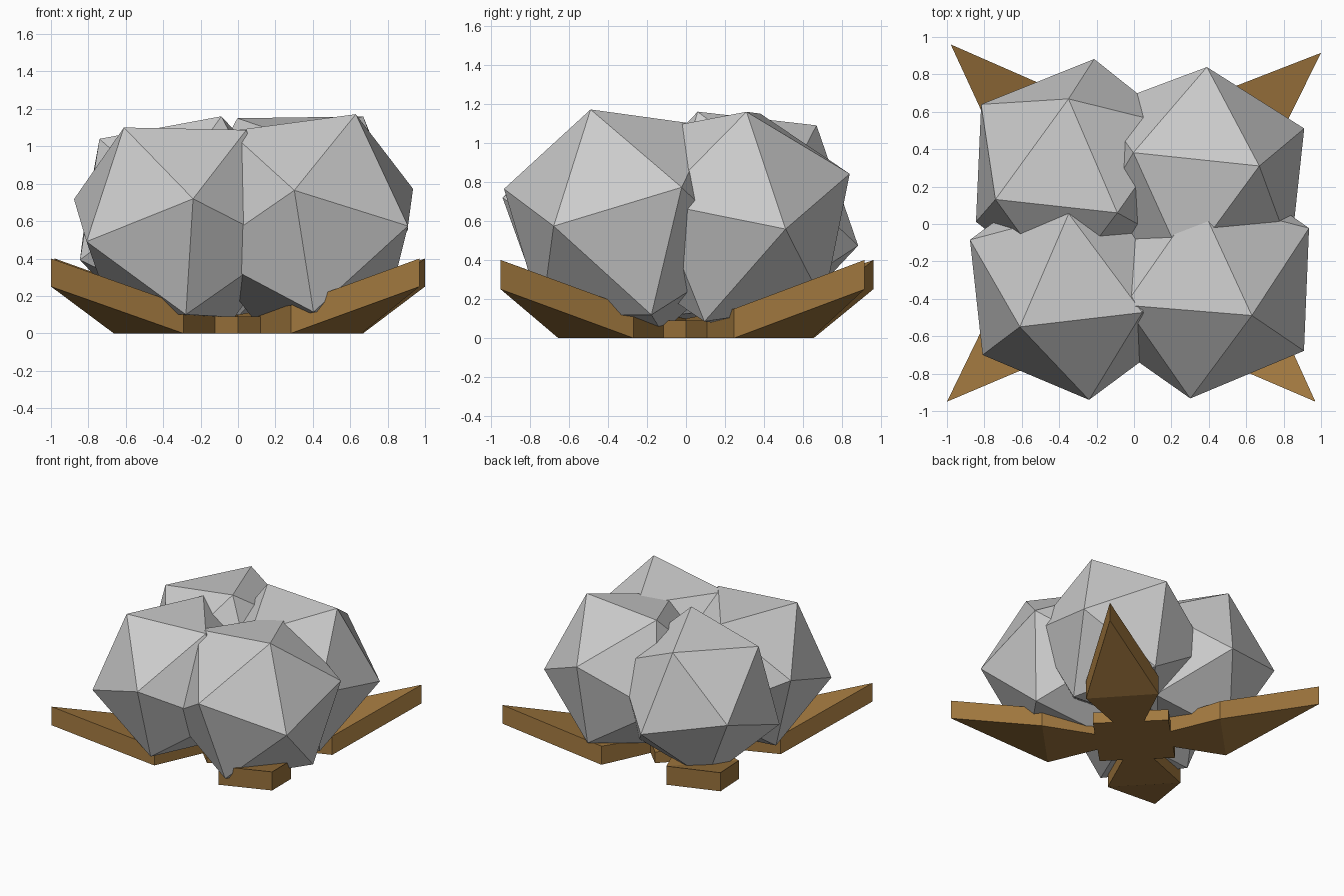
import bpy, bmesh
from math import sqrt
from mathutils import Vector, Matrix

if "Cube" in bpy.data.objects:
    bpy.data.objects.remove(bpy.data.objects["Cube"])

brown = bpy.data.materials.new("brown_wood")
brown.diffuse_color = (0.36, 0.19, 0.05, 1)
brown.use_nodes = True
brown.node_tree.nodes["Principled BSDF"].inputs["Base Color"].default_value = brown.diffuse_color


def add_object(name, bm, mat=None):
    bmesh.ops.recalc_face_normals(bm, faces=bm.faces)
    mesh = bpy.data.meshes.new(name)
    bm.to_mesh(mesh)
    bm.free()
    if mat:
        mesh.materials.append(mat)
    ob = bpy.data.objects.new(name, mesh)
    bpy.context.collection.objects.link(ob)
    return ob


def face_frame(a, b, c, inside):
    """Axes of a triangle, with z pointing away from the inside point."""
    mid = (a + b + c) / 3
    z = (b - a).cross(c - a).normalized()
    if z.dot(mid - inside) < 0:
        z = -z
    x = (a - mid)
    x = (x - z * x.dot(z)).normalized()
    return mid, Matrix((x, z.cross(x), z)).transposed()


def boulder(name, corners, inside):
    """Icosahedron placed so that one of its faces lies on three corners."""
    a, b, c = (Vector(p) for p in corners)
    edge = ((a - b).length + (b - c).length + (c - a).length) / 3
    mid, target = face_frame(a, b, c, Vector(inside))
    centre = mid - target.col[2] * edge * 0.7558
    bm = bmesh.new()
    bmesh.ops.create_icosphere(bm, subdivisions=1, radius=edge * 0.95106)
    bm.faces.ensure_lookup_table()
    _, source = face_frame(*(v.co for v in bm.faces[0].verts), Vector())
    rot = target @ source.transposed()
    bm.transform(Matrix.Translation(centre) @ rot.to_4x4())
    add_object(name, bm)


def leg(name, tip):
    """Kite-shaped plank that lies flat at the middle and rises to its tip."""
    end = Vector(tip)
    d = end.normalized()
    p = Vector((-d.y, d.x))
    outline = [(end, 0.25, 0.40), (d * 0.66 + p * 0.27, 0, 0.15),
               (d * 0.0, 0, 0.10), (d * 0.66 - p * 0.27, 0, 0.15)]
    bm = bmesh.new()
    low = [bm.verts.new((q.x, q.y, z)) for q, z, _ in outline]
    top = [bm.verts.new((q.x, q.y, z)) for q, _, z in outline]
    for ring in (low, top):
        bm.faces.new((ring[0], ring[1], ring[3]))
        bm.faces.new((ring[1], ring[2], ring[3]))
    for i in range(4):
        j = (i + 1) % 4
        bm.faces.new((low[i], low[j], top[j], top[i]))
    add_object(name, bm, brown)


# Four boulders
boulder("boulder_front_left",
        [(-0.61, -0.55, 1.10), (-0.24, -0.94, 0.72), (-0.81, -0.70, 0.49)], (-0.4, -0.4, 0.6))
boulder("boulder_front_right",
        [(0.63, -0.49, 1.17), (0.30, -0.93, 0.77), (0.91, -0.68, 0.57)], (0.4, -0.4, 0.6))
boulder("boulder_back_right",
        [(0.67, 0.31, 1.16), (0.39, 0.84, 0.84), (0.91, 0.51, 0.56)], (0.4, 0.3, 0.6))
boulder("boulder_back_left",
        [(-0.35, 0.67, 1.09), (-0.74, 0.13, 1.04), (-0.09, 0.06, 1.16)], (-0.4, 0.3, 0.6))

# Four pointed legs
for name, tip in (("leg_front_left", (-1.0, -0.95)), ("leg_front_right", (0.97, -0.95)),
                  ("leg_back_right", (1.0, 0.915)), ("leg_back_left", (-0.98, 0.96))):
    leg(name, tip)

# Hub plate, corners facing the four sides
bm = bmesh.new()
r = 0.28 * sqrt(2)
ring = [bm.verts.new((x * r, y * r, 0)) for x, y in ((1, 0), (0, 1), (-1, 0), (0, -1))]
base = bm.faces.new(ring)
top = bmesh.ops.extrude_face_region(bm, geom=[base], use_keep_orig=True)["geom"]
bmesh.ops.translate(bm, vec=(0, 0, 0.09), verts=[g for g in top if isinstance(g, bmesh.types.BMVert)])
add_object("hub_plate", bm, brown)
